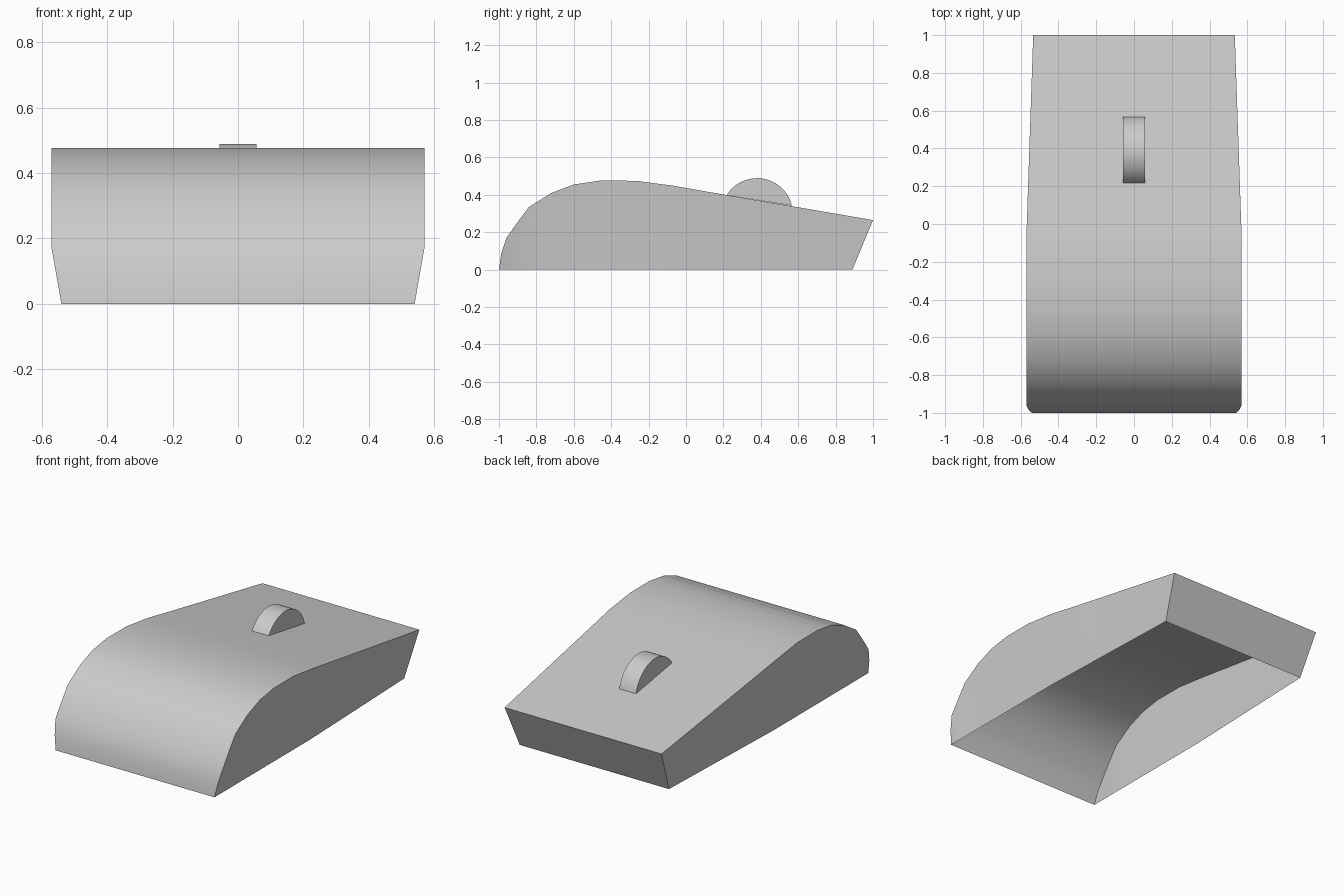
import bpy, bmesh, math

cube = bpy.data.objects.get("Cube")
if cube:
    bpy.data.objects.remove(cube)

grey = bpy.data.materials.new("light grey")
grey.use_nodes = True
colour = (0.6, 0.6, 0.6, 1)
grey.diffuse_color = colour
grey.node_tree.nodes["Principled BSDF"].inputs["Base Color"].default_value = colour


def finish(name, bm):
    bmesh.ops.remove_doubles(bm, verts=bm.verts, dist=0.0001)
    bmesh.ops.recalc_face_normals(bm, faces=bm.faces)
    mesh = bpy.data.meshes.new(name)
    bm.to_mesh(mesh)
    bm.free()
    mesh.materials.append(grey)
    obj = bpy.data.objects.new(name, mesh)
    bpy.context.collection.objects.link(obj)
    bpy.ops.object.select_all(action="DESELECT")
    obj.select_set(True)
    bpy.context.view_layer.objects.active = obj
    bpy.ops.object.shade_smooth_by_angle(angle=math.radians(35))
    return obj


def half_width(y, z):
    # narrower at the base, tapering towards the back
    return 0.54 + 0.03 * min(z / 0.17, 1) - 0.034 * max(y + 0.07, 0)


# Hollow body: curved top sheet, leaning sides and a sloped back, open below
profile = [(-1, 0), (-0.988, 0.085), (-0.96, 0.17), (-0.9, 0.255), (-0.84, 0.335),
           (-0.72, 0.41), (-0.6, 0.455), (-0.46, 0.476), (-0.27, 0.475),
           (-0.07, 0.449), (0.21, 0.4), (1, 0.265)]
bm = bmesh.new()
columns = []
for y, z in profile:
    base_y = min(y, 0.89)
    column = {}
    for s in (-1, 1):
        top = bm.verts.new((s * half_width(y, z), y, z))
        base = top if z == 0 else bm.verts.new((s * half_width(base_y, 0), base_y, 0))
        column[s] = (top, base)
    columns.append(column)
for a, b in zip(columns, columns[1:]):
    bm.faces.new((a[-1][0], a[1][0], b[1][0], b[-1][0]))
    for s in (-1, 1):
        ring = [a[s][0], b[s][0], b[s][1], a[s][1]]
        bm.faces.new(list(dict.fromkeys(ring)))
last = columns[-1]
bm.faces.new((last[-1][0], last[1][0], last[1][1], last[-1][1]))
finish("body_shell", bm)

# Scroll wheel: the part of a disc that stands above the sloping top
cy, cz, radius, half = 0.38, 0.297, 0.192, 0.057
start, end, steps = math.radians(-346.5 + 360), math.radians(148), 20
bm = bmesh.new()
sides = {-1: [], 1: []}
for i in range(steps + 1):
    a = start + (end - start) * i / steps
    for s in sides:
        sides[s].append(bm.verts.new((s * half, cy + radius * math.cos(a), cz + radius * math.sin(a))))
for s in sides:
    bm.faces.new(sides[s])
for i in range(steps):
    bm.faces.new((sides[-1][i], sides[-1][i + 1], sides[1][i + 1], sides[1][i]))
finish("scroll_wheel", bm)
